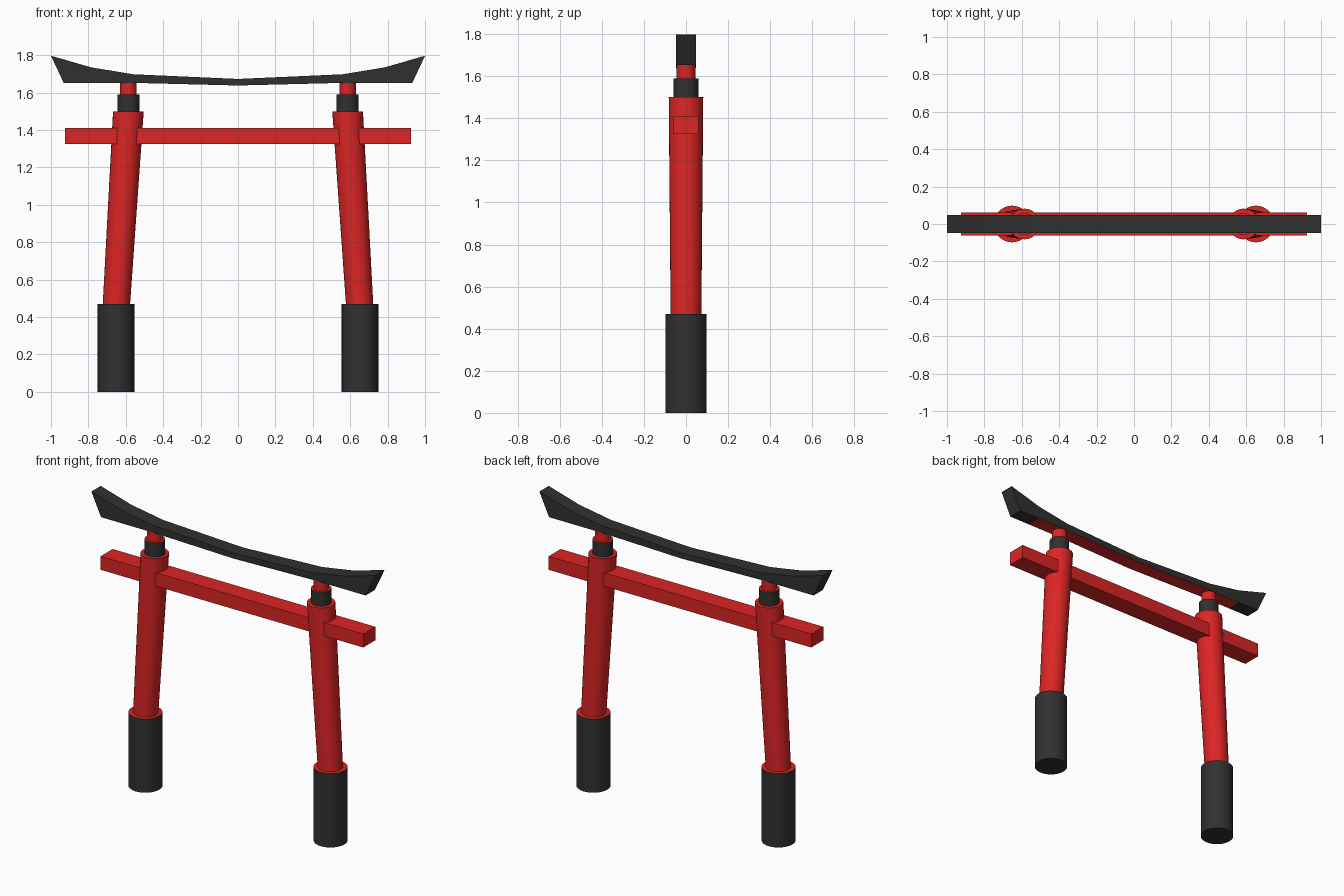
import bpy
import bmesh
import math

cube = bpy.data.objects.get("Cube")
if cube:
    bpy.data.objects.remove(cube, do_unlink=True)

SIDES = 32


def material(name, rgb):
    mat = bpy.data.materials.new(name)
    mat.use_nodes = True
    mat.diffuse_color = (*rgb, 1)
    mat.node_tree.nodes["Principled BSDF"].inputs["Base Color"].default_value = (*rgb, 1)
    return mat


RED = material("vermilion_red", (0.72, 0.018, 0.018))
BLACK = material("charcoal_black", (0.03, 0.03, 0.03))


def finish(name, bm, mats, smooth=False):
    bmesh.ops.recalc_face_normals(bm, faces=bm.faces[:])
    mesh = bpy.data.meshes.new(name)
    bm.to_mesh(mesh)
    bm.free()
    for mat in mats:
        mesh.materials.append(mat)
    obj = bpy.data.objects.new(name, mesh)
    bpy.context.collection.objects.link(obj)
    if smooth:
        bpy.ops.object.select_all(action="DESELECT")
        obj.select_set(True)
        bpy.context.view_layer.objects.active = obj
        bpy.ops.object.shade_smooth_by_angle(angle=math.radians(35))
    return obj


def column(name, low, high, mats):
    """Round column between two (x, z, radius) rings; its top takes the last material."""
    bm = bmesh.new()
    rings = []
    for x, z, r in (low, high):
        angles = [math.tau * i / SIDES for i in range(SIDES)]
        rings.append([bm.verts.new((x + r * math.cos(a), r * math.sin(a), z)) for a in angles])
    bm.faces.new(rings[0])
    top = bm.faces.new(rings[1])
    top.material_index = len(mats) - 1
    for i in range(SIDES):
        j = (i + 1) % SIDES
        bm.faces.new((rings[0][i], rings[0][j], rings[1][j], rings[1][i]))
    finish(name, bm, mats, smooth=True)


# Leaning posts with feet, collars and necks
for side, s in (("left", 1), ("right", -1)):
    foot, head = 0.652 * s, 0.586 * s
    column(side + "_foot", (foot, 0, 0.098), (foot, 0.47, 0.098), [BLACK, RED])
    column(side + "_post", (0.65 * s, 0.47, 0.073), (head, 1.5, 0.082), [RED])
    column(side + "_collar", (head, 1.5, 0.059), (head, 1.59, 0.059), [BLACK, RED])
    column(side + "_neck", (head, 1.59, 0.044), (head, 1.658, 0.044), [RED])

# Straight tie beam through both posts
bm = bmesh.new()
bmesh.ops.create_cube(bm, size=1)
bmesh.ops.scale(bm, vec=(1.85, 0.121, 0.086), verts=bm.verts[:])
bmesh.ops.translate(bm, vec=(0, 0, 1.367), verts=bm.verts[:])
finish("tie_beam", bm, [RED])

# Curved top lintel: (top x, top z, bottom x, bottom z) from centre to tip
half = [(0, 1.673, 0, 1.638), (0.56, 1.698, 0.56, 1.652),
        (0.785, 1.735, 0.785, 1.652), (1, 1.797, 0.932, 1.652)]
stations = [(-a, b, -c, d) for a, b, c, d in reversed(half[1:])] + half
bm = bmesh.new()
loops = []
for tx, tz, bx, bz in stations:
    corners = [(tx, -0.047, tz), (tx, 0.047, tz), (bx, 0.047, bz), (bx, -0.047, bz)]
    loops.append([bm.verts.new(c) for c in corners])
bm.faces.new(loops[0])
bm.faces.new(loops[-1])
for a, b in zip(loops, loops[1:]):
    for i in range(4):
        j = (i + 1) % 4
        face = bm.faces.new((a[i], a[j], b[j], b[i]))
        # Underside is red between the dark tips
        if i == 2 and abs(face.calc_center_median().x) < 0.75:
            face.material_index = 1
finish("top_lintel", bm, [BLACK, RED])
